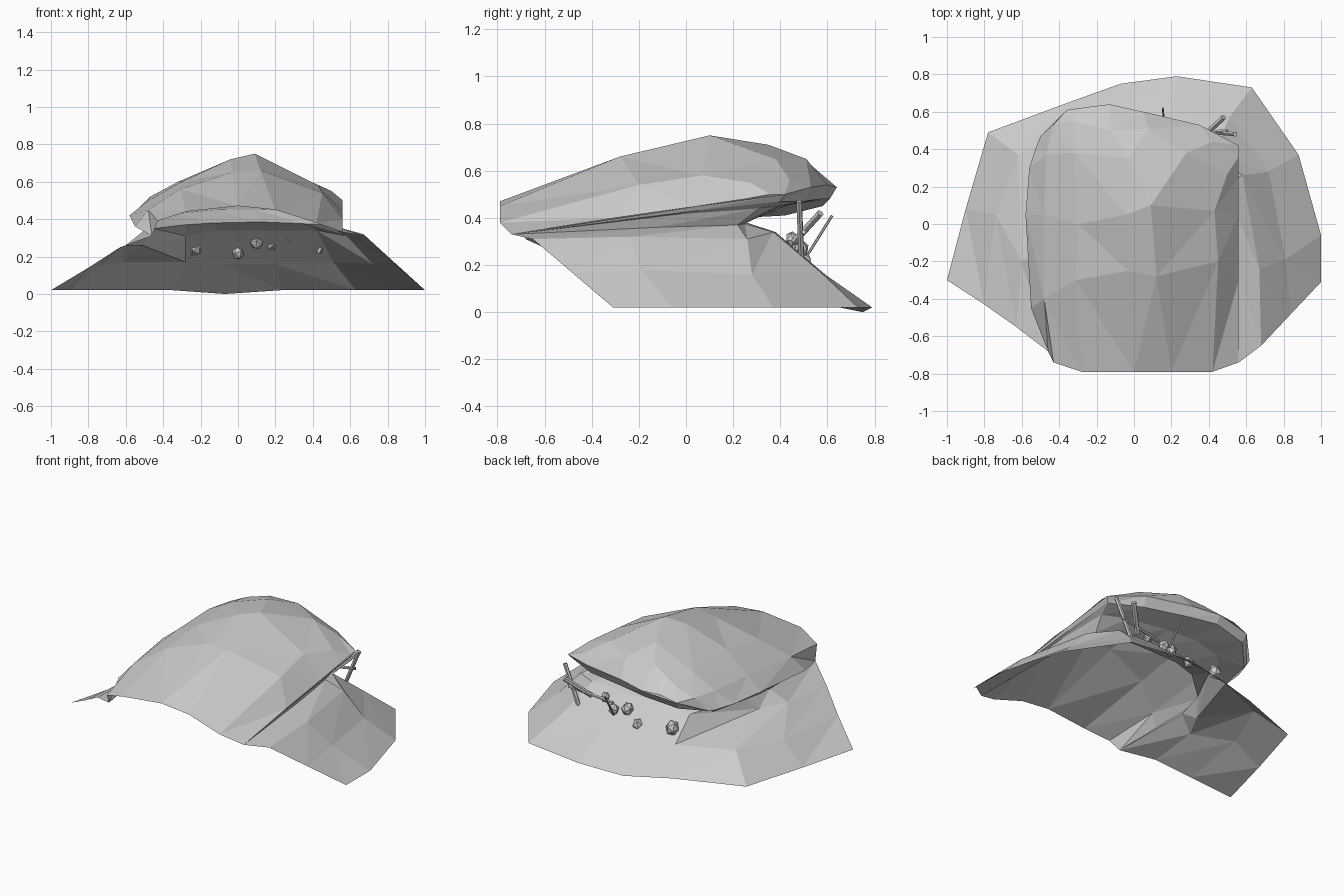
import bpy, bmesh
from mathutils import Vector

cube = bpy.data.objects.get("Cube")
if cube:
    bpy.data.objects.remove(cube, do_unlink=True)

stone = bpy.data.materials.new("grey_stone")
stone.use_nodes = True
GREY = (0.6, 0.6, 0.6, 1)
stone.diffuse_color = GREY
stone.node_tree.nodes["Principled BSDF"].inputs["Base Color"].default_value = GREY


def finish(name, bm):
    """Turn a bmesh into a flat-shaded stone object."""
    mesh = bpy.data.meshes.new(name)
    bm.to_mesh(mesh)
    bm.free()
    mesh.materials.append(stone)
    obj = bpy.data.objects.new(name, mesh)
    bpy.context.collection.objects.link(obj)
    return obj


def loft(name, rows, split):
    """Bridge rows of points that run left to right."""
    bm = bmesh.new()
    grid = [[bm.verts.new(p) for p in row] for row in rows]
    for a, b in zip(grid, grid[1:]):
        for i in range(len(a) - 1):
            bm.faces.new((a[i], a[i + 1], b[i + 1], b[i]))
    bmesh.ops.triangulate(bm, faces=bm.faces[:], quad_method=split)
    bmesh.ops.remove_doubles(bm, verts=bm.verts[:], dist=0.001)
    return finish(name, bm)


def stick(name, start, end, radius):
    start, end = Vector(start), Vector(end)
    axis = end - start
    bm = bmesh.new()
    bmesh.ops.create_cone(bm, cap_ends=True, segments=6, radius1=radius,
                          radius2=radius, depth=axis.length)
    obj = finish(name, bm)
    obj.rotation_euler = axis.to_track_quat("Z", "Y").to_euler()
    obj.location = (start + end) / 2


def rock(name, place, size):
    bm = bmesh.new()
    bmesh.ops.create_icosphere(bm, subdivisions=1, radius=size)
    obj = finish(name, bm)
    obj.location = place
    obj.scale = (1, 0.8, 0.85)
    obj.rotation_euler = (place[0] * 9, place[1] * 3, place[2] * 5)


# Overhanging hood: front lip, crown, back lip
hood_rows = [
    [(-.46, -.68, .31), (-.43, -.74, .39), (-.28, -.79, .44), (0, -.79, .47),
     (.2, -.79, .45), (.42, -.79, .38), (.56, -.74, .33)],
    [(-.55, -.45, .36), (-.48, -.4, .45), (-.31, -.3, .56), (-.03, -.25, .65),
     (.12, -.28, .66), (.45, -.2, .54), (.56, -.3, .4)],
    [(-.58, .05, .42), (-.48, .05, .5), (-.3, 0, .6), (-.04, .05, .72),
     (.09, .1, .75), (.43, .07, .58), (.56, .05, .45)],
    [(-.56, .3, .43), (-.47, .37, .52), (-.32, .38, .6), (-.03, .35, .71),
     (.28, .38, .65), (.5, .27, .55), (.56, .25, .48)],
    [(-.52, .42, .43), (-.43, .53, .52), (-.32, .55, .57), (-.12, .5, .65),
     (.08, .51, .65), (.42, .44, .56), (.56, .36, .5)],
    [(-.5, .47, .43), (-.36, .61, .5), (-.25, .625, .53), (-.13, .64, .53),
     (.05, .6, .54), (.35, .53, .53), (.56, .42, .5)],
]
loft("hood", hood_rows, "BEAUTY")

# Rings running from the front left corner, round the back, to the front right
back = hood_rows[-1]
hood_edge = ([hood_rows[0][0], hood_rows[2][0], hood_rows[4][0], back[1]]
             + back[3:] + [hood_rows[2][-1], hood_rows[0][-1]])
under_lip = [(-.46, -.68, .31), (-.57, .04, .4), (-.5, .42, .41), (-.35, .58, .45),
             (-.13, .61, .48), (.05, .57, .48), (.34, .5, .47), (.54, .4, .47),
             (.55, .04, .43), (.56, -.74, .33)]
crease = [(-.46, -.68, .31), (-.5, -.15, .34), (-.45, .05, .35), (-.28, .2, .37),
          (-.12, .24, .38), (.12, .24, .385), (.36, .25, .375), (.48, .22, .37),
          (.52, -.12, .36), (.56, -.74, .33)]
shoulder = [(-.63, -.55, .25), (-.6, -.2, .26), (-.51, -.03, .26), (-.28, .36, .31),
            (-.1, .37, .34), (.15, .38, .34), (.42, .37, .34), (.58, .26, .31),
            (.67, -.24, .32), (.68, -.65, .31)]
slope = [(-.8, -.43, .14), (-.74, .05, .15), (-.62, .37, .17), (-.28, .51, .17),
         (-.08, .57, .16), (.2, .59, .16), (.51, .57, .17), (.72, .28, .16),
         (.81, -.19, .18), (.84, -.48, .165)]
ground = [(-1, -.3, .02), (-.9, .08, .02), (-.78, .49, .02), (-.35, .65, .02),
          (-.07, .75, 0), (.23, .79, .02), (.63, .73, .02), (.88, .37, .02),
          (1, -.06, .02), (1, -.31, .02)]


def between(a, b, lift):
    """Ring halfway between two others, bowed upward except at its ends."""
    ring = [(Vector(p) + Vector(q)) / 2 for p, q in zip(a, b)]
    for p in ring[1:-1]:
        p.z += lift
    return ring


mouth_wall = between(under_lip, crease, .02)
loft("mouth_and_base",
     [hood_edge, under_lip, mouth_wall, crease, shoulder, slope, ground], "FIXED")

# Debris in the mouth
stick("upright_stick", (.43, .49, .22), (.54, .48, .47), .013)
stick("leaning_stick", (.36, .46, .3), (.48, .57, .42), .016)
stick("thin_stick", (.16, .52, .25), (.155, .62, .41), .006)
stick("lying_stick", (.2, .47, .3), (.5, .5, .34), .01)
for i, (place, size) in enumerate([((-.23, .47, .25), .05), ((0, .5, .22), .04),
                                   ((.1, .46, .28), .045), ((.18, .49, .27), .04),
                                   ((.27, .45, .31), .035)]):
    rock(f"rock_{i + 1}", place, size)
